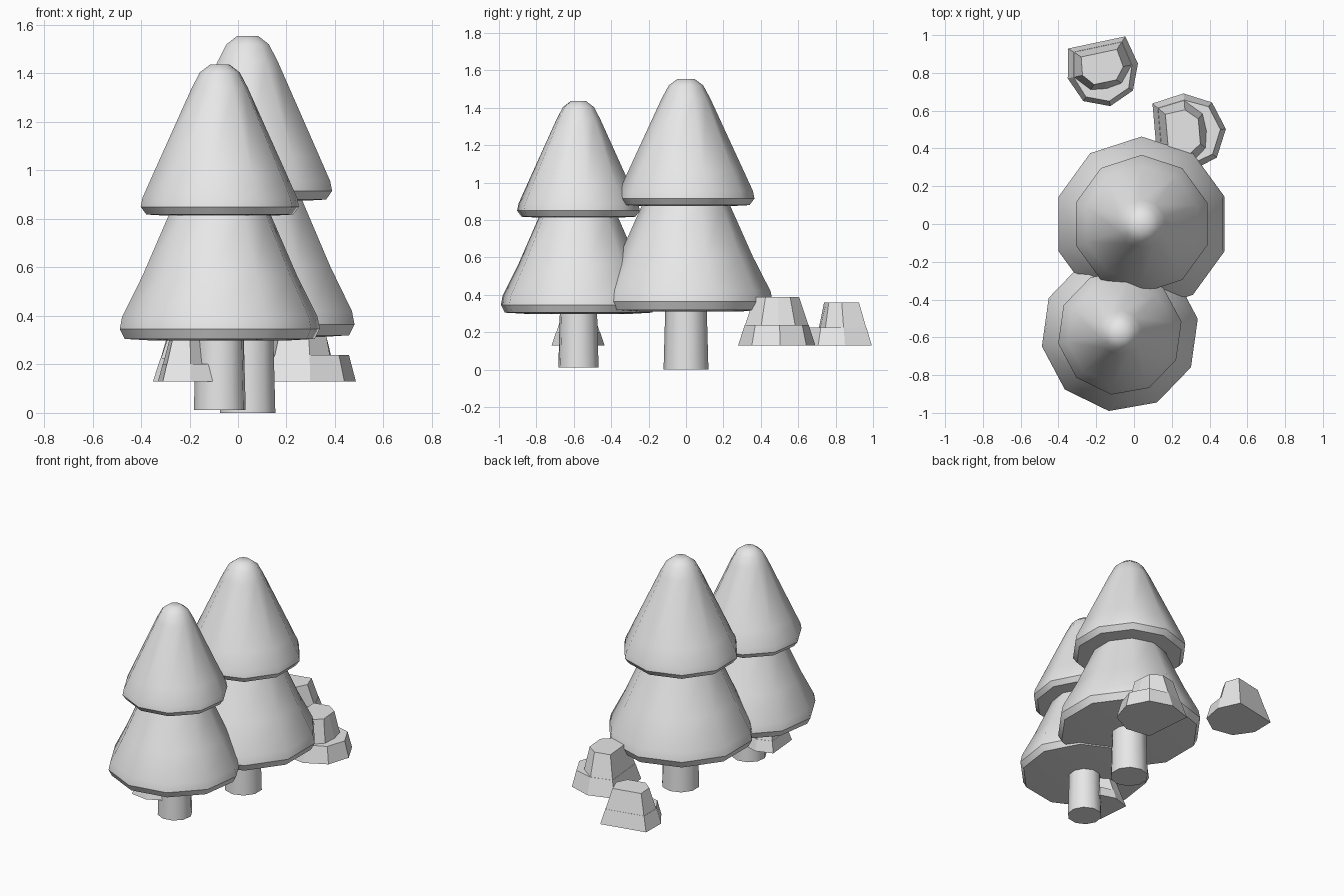
import bpy, bmesh
from math import sin, cos, radians

if "Cube" in bpy.data.objects:
    bpy.data.objects.remove(bpy.data.objects["Cube"])

grey = bpy.data.materials.new("light_grey")
grey.use_nodes = True
grey.diffuse_color = (0.8, 0.8, 0.8, 1)
grey.node_tree.nodes["Principled BSDF"].inputs["Base Color"].default_value = (0.8, 0.8, 0.8, 1)


def make_object(name, bm, location):
    bmesh.ops.recalc_face_normals(bm, faces=bm.faces)
    mesh = bpy.data.meshes.new(name)
    bm.to_mesh(mesh)
    bm.free()
    mesh.materials.append(grey)
    obj = bpy.data.objects.new(name, mesh)
    obj.location = location
    bpy.context.collection.objects.link(obj)
    return obj


def bridge(bm, rings):
    """Join successive rings of vertices with quads."""
    for low, high in zip(rings, rings[1:]):
        n = len(low)
        for i in range(n):
            j = (i + 1) % n
            bm.faces.new((low[i], low[j], high[j], high[i]))


def turned(name, profile, sharp, location, scale, turn, sides=10):
    """Smooth ten-sided solid from (radius, height) rings; sharp lists creased rings."""
    bm = bmesh.new()
    rings = []
    for r, z in profile:
        angles = [radians(turn + 360 * i / sides) for i in range(sides)]
        rings.append([bm.verts.new((r * scale[0] * cos(a), r * scale[0] * sin(a), z * scale[1]))
                      for a in angles])
    bridge(bm, rings)
    bm.faces.new(rings[0])
    bm.faces.new(rings[-1])
    for f in bm.faces:
        f.smooth = True
    for k in sharp:
        for i in range(sides):
            bm.edges.get((rings[k][i], rings[k][i - 1])).smooth = False
    make_object(name, bm, location)


TRUNK = [(0.12, 0), (0.11, 0.36)]
LOWER = [(0.30, 0.312), (0.44, 0.32), (0.463, 0.365), (0.452, 0.42),
         (0.358, 0.604), (0.235, 0.88), (0.15, 1.05)]
UPPER = [(0.25, 0.875), (0.34, 0.88), (0.366, 0.915), (0.358, 0.955), (0.31, 1.06),
         (0.13, 1.45), (0.092, 1.52), (0.045, 1.555)]


def tree(name, location, scale, turn):
    turned(name + "_trunk", TRUNK, (0, 1), location, scale, turn)
    turned(name + "_lower_branches", LOWER, (1, 2), location, scale, turn)
    turned(name + "_upper_branches", UPPER, (1, 2), location, scale, turn)


def rock(name, location, radius, height, notch):
    """Faceted rock with a ledge on the side facing the notch angle."""
    offsets = (-135, -90, -45, 0, 45, 90, 135)
    # radius factors by angle away from the notch: foot, ledge, wall foot, top
    factors = {0: (1, 0.86, 0.5, 0.32), 45: (1, 0.86, 0.62, 0.45),
               90: (1, 0.83, 0.82, 0.58), 135: (1.15, 0.97, 0.96, 0.72)}
    levels = (0, 0.42, 0.42, 1)
    bm = bmesh.new()
    rings = []
    for k, level in enumerate(levels):
        ring = []
        for d in offsets:
            r, a = radius * factors[abs(d)][k], radians(notch + d)
            ring.append(bm.verts.new((r * cos(a), r * sin(a), level * height)))
        rings.append(ring)
    bridge(bm, rings)
    bm.faces.new(rings[0])
    bm.faces.new(rings[-1])
    make_object(name, bm, location)


# Two fir trees
tree("tall_tree", (0.04, 0, 0), (1, 1), 90)
tree("short_tree", (-0.075, -0.575, 0.012), (0.905, 0.916), 10)

# Three rocks
rock("back_rock", (-0.165, 0.81, 0.13), 0.19, 0.23, -78)
rock("middle_rock", (0.28, 0.485, 0.13), 0.207, 0.26, 5)
rock("small_rock", (-0.205, -0.577, 0.13), 0.142, 0.17, 5)
